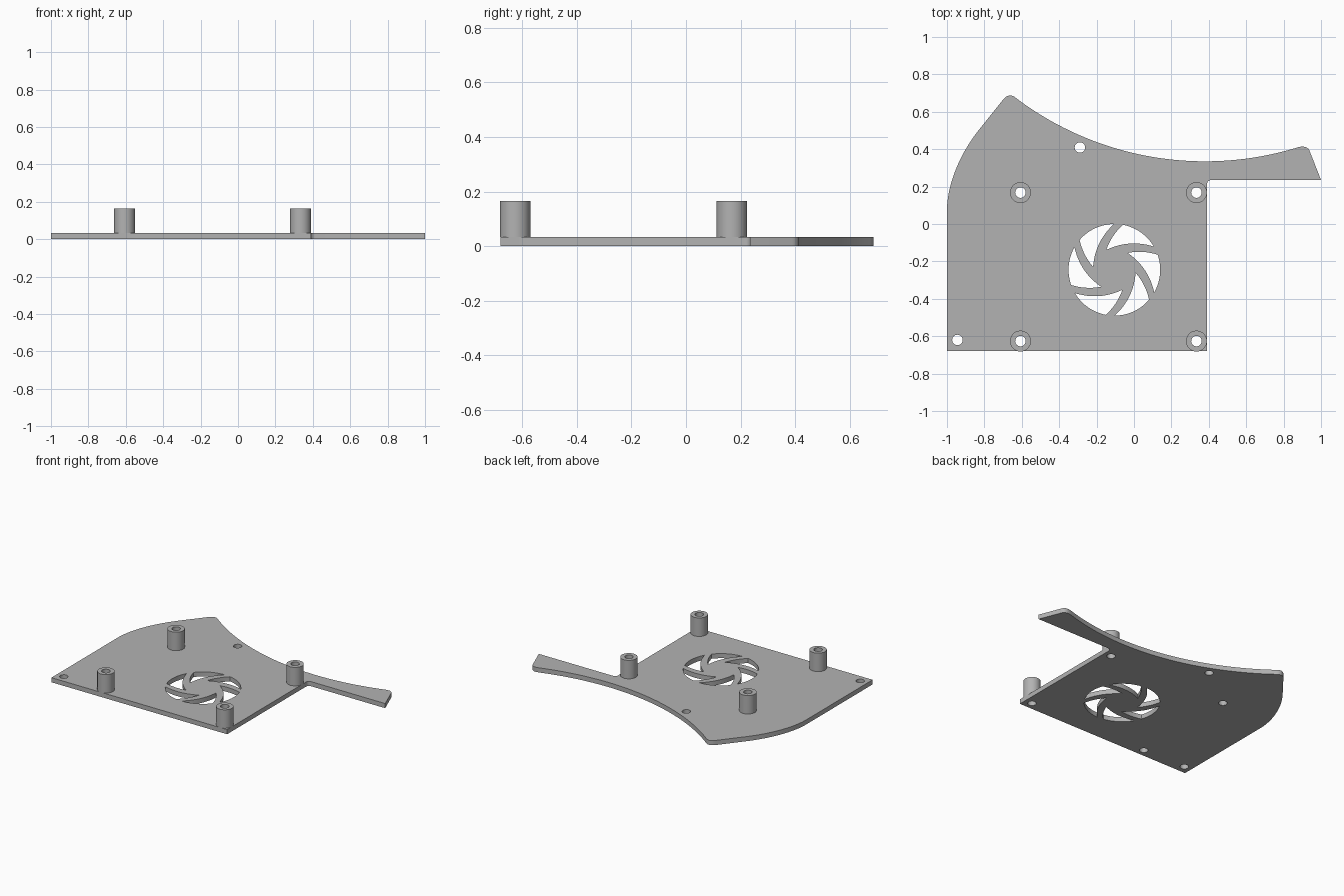
import bpy
import bmesh
from math import sin, cos, tau, radians, sqrt
from mathutils import Vector

cube = bpy.data.objects.get("Cube")
if cube:
    bpy.data.objects.remove(cube, do_unlink=True)

THICK = 0.033        # plate thickness
POST_TOP = 0.165     # top of the standoffs
POST_R, HOLE_R = 0.056, 0.028

grey = bpy.data.materials.new("plain grey")
grey.use_nodes = True
COLOUR = (0.45, 0.45, 0.45, 1)
grey.diffuse_color = COLOUR
grey.node_tree.nodes["Principled BSDF"].inputs["Base Color"].default_value = COLOUR


def circle(cx, cy, r, n=40):
    return [(cx + r * cos(tau * i / n), cy + r * sin(tau * i / n)) for i in range(n)]


def bezier(points, n):
    """Points on a Bezier curve of any degree."""
    result = []
    for i in range(n + 1):
        row = [Vector(p) for p in points]
        while len(row) > 1:
            row = [a.lerp(b, i / n) for a, b in zip(row, row[1:])]
        result.append(tuple(row[0]))
    return result


def extrude_loops(name, loops, z0, z1):
    """Solid from an outer loop and hole loops, between two heights."""
    curve = bpy.data.curves.new(name, 'CURVE')
    curve.dimensions = '2D'
    curve.fill_mode = 'BOTH'
    curve.extrude = (z1 - z0) / 2
    for loop in loops:
        spline = curve.splines.new('POLY')
        spline.points.add(len(loop) - 1)
        for point, (x, y) in zip(spline.points, loop):
            point.co = (x, y, 0, 1)
        spline.use_cyclic_u = True
    helper = bpy.data.objects.new(name + "_profile", curve)
    bpy.context.collection.objects.link(helper)
    bpy.context.view_layer.update()
    graph = bpy.context.evaluated_depsgraph_get()
    mesh = bpy.data.meshes.new_from_object(helper.evaluated_get(graph))
    bpy.data.objects.remove(helper, do_unlink=True)

    bm = bmesh.new()
    bm.from_mesh(mesh)
    bmesh.ops.remove_doubles(bm, verts=bm.verts, dist=1e-5)
    bmesh.ops.recalc_face_normals(bm, faces=bm.faces)
    bmesh.ops.translate(bm, verts=bm.verts, vec=(0, 0, (z0 + z1) / 2))
    bm.to_mesh(mesh)
    bm.free()
    mesh.materials.clear()
    mesh.materials.append(grey)
    obj = bpy.data.objects.new(name, mesh)
    bpy.context.collection.objects.link(obj)
    bpy.ops.object.select_all(action='DESELECT')
    obj.select_set(True)
    bpy.context.view_layer.objects.active = obj
    bpy.ops.object.shade_smooth_by_angle(angle=radians(30))
    return obj


# Plate outline, counter-clockwise from the front right corner of the plate
SWEEP_X, SWEEP_Y, SWEEP_R = 0.38, 0.335, 1.68
outline = [(-1, -0.68), (0.39, -0.68)]
outline += bezier([(0.39, 0.21), (0.39, 0.235), (0.415, 0.235)], 6)   # inner fillet
outline += [(1, 0.235)]
outline += bezier([(0.94, 0.388), (0.929, 0.422), (0.88, 0.411)], 8)  # arm tip
for i in range(1, 48):                                              # concave back edge
    x = 0.88 - 1.51 * i / 48
    outline.append((x, SWEEP_Y + SWEEP_R - sqrt(SWEEP_R ** 2 - (x - SWEEP_X) ** 2)))
outline += bezier([(-0.63, 0.673), (-0.667, 0.705), (-0.70, 0.665)], 8)  # back tip
outline += bezier([(-0.816, 0.52), (-0.94, 0.37), (-1, 0.2), (-1, 0.07)], 24)

# Fan grille: six swirling openings around a hub
FAN = Vector((-0.105, -0.245))


def polar(r, degrees):
    return Vector((r * cos(radians(degrees)), r * sin(radians(degrees))))


def bowed(a, b, bow):
    """Curved edge from a to b, bowed to the left of its direction."""
    side = Vector((a.y - b.y, b.x - a.x)).normalized()
    return bezier([a, (a + b) / 2 + side * bow * 2, b], 12)


def fan_opening(turn):
    tip = polar(0.115, 112 + turn)
    rim = [polar(0.245, 30.5 + turn + 48.8 * i / 12) for i in range(13)]
    loop = [tuple(p) for p in rim]
    loop += bowed(rim[-1], tip, -0.01)[1:]
    loop += bowed(tip, rim[0], 0.025)[1:-1]
    return [(x + FAN.x, y + FAN.y) for x, y in loop]


posts = {
    "back_left": (0.334, 0.168), "back_right": (-0.607, 0.168),
    "front_left": (0.334, -0.626), "front_right": (-0.607, -0.626),
}
screw_holes = [(-0.289, 0.409), (-0.944, -0.62)]

holes = [circle(x, y, HOLE_R) for x, y in [*posts.values(), *screw_holes]]
holes += [fan_opening(60 * k) for k in range(6)]
extrude_loops("base_plate", [outline] + holes, 0, THICK)

# Hollow standoffs
for place, (x, y) in posts.items():
    extrude_loops(place + "_standoff", [circle(x, y, POST_R), circle(x, y, HOLE_R)],
                  THICK, POST_TOP)
